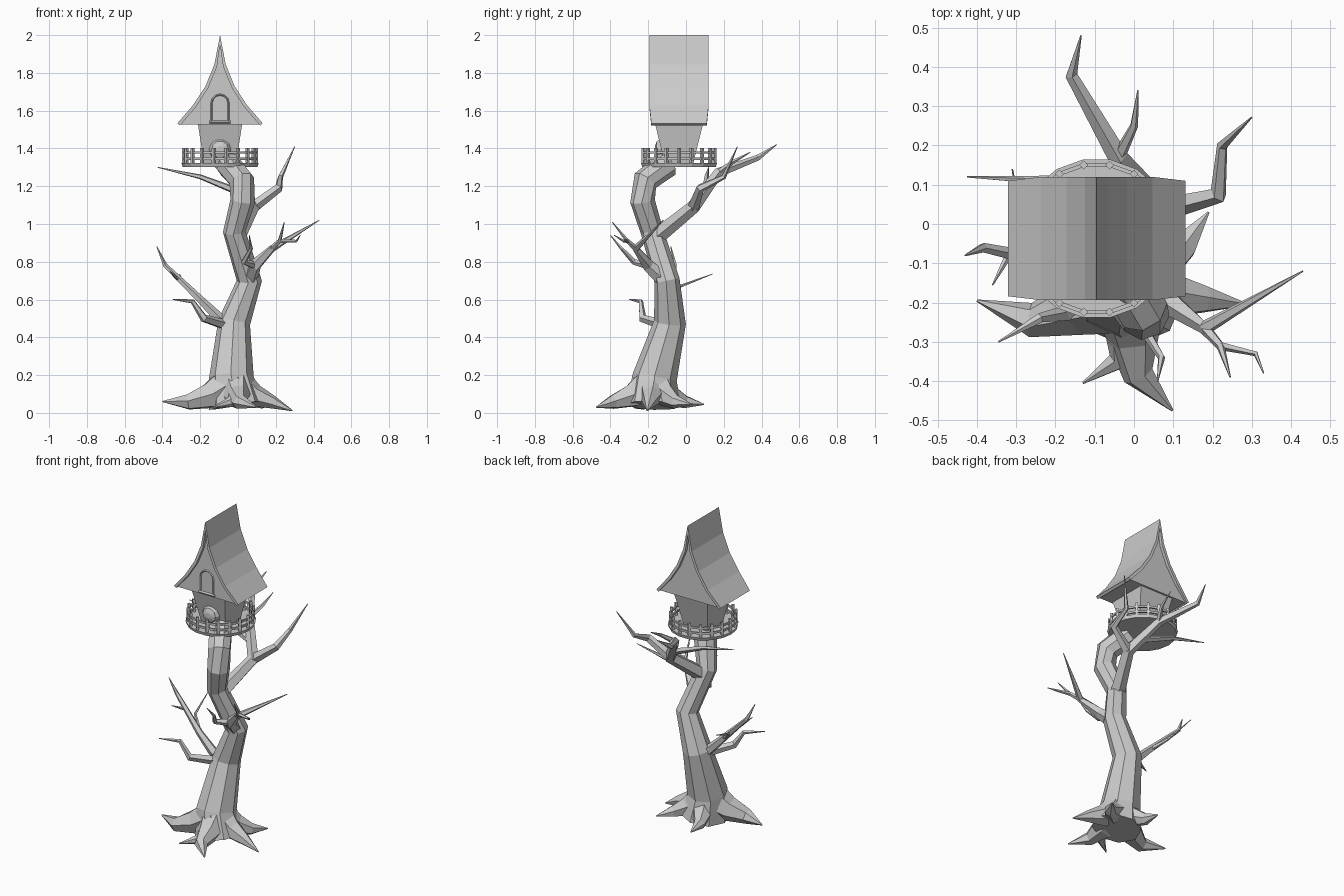
import bpy, bmesh
from math import sin, cos, pi, tau
from mathutils import Vector

if "Cube" in bpy.data.objects:
    bpy.data.objects.remove(bpy.data.objects["Cube"])

def finish(name, bm):
    bmesh.ops.recalc_face_normals(bm, faces=bm.faces)
    me = bpy.data.meshes.new(name)
    bm.to_mesh(me)
    bm.free()
    ob = bpy.data.objects.new(name, me)
    bpy.context.collection.objects.link(ob)
    return ob

def loft(bm, rings, cap=True):
    """Skin a list of equal-length point rings."""
    vr = [[bm.verts.new(p) for p in r] for r in rings]
    n = len(vr[0])
    for a, b in zip(vr, vr[1:]):
        for i in range(n):
            j = (i + 1) % n
            bm.faces.new((a[i], a[j], b[j], b[i]))
    if cap:
        bm.faces.new(vr[0])
        bm.faces.new(vr[-1])

def tube(name, pts, radii, sides):
    """Faceted limb along pts with one radius per point."""
    bm = bmesh.new()
    P = [Vector(p) for p in pts]
    rings, u = [], None
    for i, p in enumerate(P):
        t = (P[min(i + 1, len(P) - 1)] - P[max(i - 1, 0)]).normalized()
        ref = u if u else (Vector((1, 0, 0)) if abs(t.x) < .8 else Vector((0, 1, 0)))
        u = (ref - t * ref.dot(t)).normalized()
        v = t.cross(u)
        rings.append([p + radii[i] * (u * cos(k * tau / sides) + v * sin(k * tau / sides))
                      for k in range(sides)])
    loft(bm, rings)
    return finish(name, bm)

def limb(r, *pts):
    """Branch tapering from radius r to a point; returns its points for forking."""
    n = len(pts) - 1
    tube("branch", pts, [max(.002, r * (1 - i / n) ** .75) for i in range(n + 1)], 5)
    return pts

def root(x, y, z, r, bend):
    """Root running from the trunk base to a tip, bowed sideways."""
    base, tip = Vector((-.02, -.17, .17)), Vector((x, y, z))
    d = tip - base
    side = Vector((-d.y, d.x, 0)).normalized() * bend
    mids = [base + d * f + side * f * 1.5 for f in (.35, .65)]
    mids[0].z, mids[1].z = .09, .058
    tube("root", [base, *mids, tip], [r, r * .68, r * .4, .003], 6)

def disc(x, y, z, r, n):
    return [(x + r * cos(k * tau / n), y + r * sin(k * tau / n), z) for k in range(n)]

# Crooked trunk
tube("trunk", [(-.01, -.17, .04), (-.035, -.165, .19), (-.02, -.085, .48), (.06, -.1, .7),
               (-.02, -.18, .96), (.025, -.23, 1.12), (.02, -.215, 1.23), (-.05, -.1, 1.315)],
     [.145, .118, .085, .067, .06, .066, .068, .07], 8)

# Roots spreading from the base
root(-.40, -.195, .06, .11, .06)
root(.098, -.475, .03, .10, -.05)
root(-.13, -.405, .03, .07, .06)
root(.288, -.205, .012, .09, 0)
root(.19, .03, .045, .09, -.02)
root(-.1, .095, .045, .09, .02)

# Upper back limb and its forks
up = limb(.046, (-.01, -.17, .92), (.08, .04, 1.09), (-.04, .17, 1.27), (-.16, .38, 1.35), (-.135, .48, 1.42))
limb(.032, up[1], (.215, .075, 1.19), (.225, .2, 1.25), (.3, .272, 1.41))
limb(.018, up[2], (0, .25, 1.33), (.01, .34, 1.38))
limb(.022, (.03, .1, 1.16), (-.2, .11, 1.25), (-.425, .12, 1.3))

# Lower left limb and its forks
left = limb(.036, (-.03, -.09, .44), (-.11, -.1, .51), (-.2, -.1, .6), (-.385, -.06, .78), (-.43, -.08, .88))
limb(.014, left[2], (-.28, -.03, .67), (-.31, .14, .735))
limb(.03, (-.05, -.1, .46), (-.18, -.23, .5), (-.24, -.24, .59), (-.345, -.3, .6))
limb(.01, (-.32, -.08, .71), (-.36, -.155, .75))

# Middle right limb and its forks
right = limb(.045, (.06, -.11, .7), (.09, -.2, .78), (.18, -.265, .87), (.43, -.12, 1.02))
fork = limb(.016, right[2], (.22, -.31, .91), (.31, -.33, .91), (.33, -.38, .94))
limb(.011, fork[1], (.245, -.39, 1.01))
limb(.022, right[1], (.03, -.275, .8), (.07, -.34, .87), (.06, -.4, .94))

CX, CY = -.095, -.037

# Round platform
N = 18
bm = bmesh.new()
loft(bm, [disc(CX, CY, 1.303, .198, N), disc(CX, CY, 1.322, .204, N)])
finish("platform", bm)

# Railing: posts plus two square-section hoops
bm = bmesh.new()
for x, y, _ in disc(CX, CY, 0, .19, N):
    loft(bm, [disc(x, y, z, .011, 4) for z in (1.315, 1.402)])
for z in (1.345, 1.378):
    hoop = [disc(CX, CY, z + dz, .19 + dr, N)
            for dr, dz in ((-.005, -.006), (.005, -.006), (.005, .006), (-.005, .006))]
    loft(bm, hoop + hoop[:1], cap=False)
bmesh.ops.remove_doubles(bm, verts=bm.verts, dist=.0001)
finish("railing", bm)

# Tapered house walls
def rect(hx, hy, z):
    return [(CX + sx * hx, CY + sy * hy, z) for sx, sy in ((-1, -1), (1, -1), (1, 1), (-1, 1))]
bm = bmesh.new()
loft(bm, [rect(.085, .075, 1.32), rect(.118, .128, 1.535)])
finish("house_walls", bm)

# Steep curved roof shell: each slope is a thick sheet swept down the profile
outer = [(0, 2.0), (.03, 1.845), (.077, 1.73), (.142, 1.63), (.226, 1.533)]
inner = [(0, 1.95)] + [(x - .014, z - .011) for x, z in outer[1:]]
bm = bmesh.new()
for s in (1, -1):
    rings = []
    for i, (p, q) in enumerate(zip(outer, inner)):
        h = .147 if i == 4 else .157
        rings.append([(CX + s * a[0], CY + b * h, a[1]) for a, b in ((p, -1), (p, 1), (q, 1), (q, -1))])
    loft(bm, rings)
finish("roof", bm)

# Gable infill under the roof
prof = inner + [(-x, z) for x, z in reversed(inner[1:])]
bm = bmesh.new()
loft(bm, [[(CX + x, y, z + .006) for x, z in prof] for y in (CY - .138, CY + .138)])
finish("gable", bm)

# Arched attic window frame and sill
yf = CY - .139
arch = [(-.045, 1.545)] + [(-.045 * cos(k * pi / 6), 1.64 + .045 * sin(k * pi / 6))
                           for k in range(7)] + [(.045, 1.545)]
tube("window_frame", [(CX + x, yf, z) for x, z in arch], [.005] * 9, 4)
tube("window_sill", [(CX + s * .055, yf, 1.54) for s in (-1, 1)], [.008] * 2, 4)

# Round bulging door
tube("round_door", [(CX, y, 1.395) for y in (-.09, -.135, -.155, -.165)], [.058, .058, .045, .018], 10)
